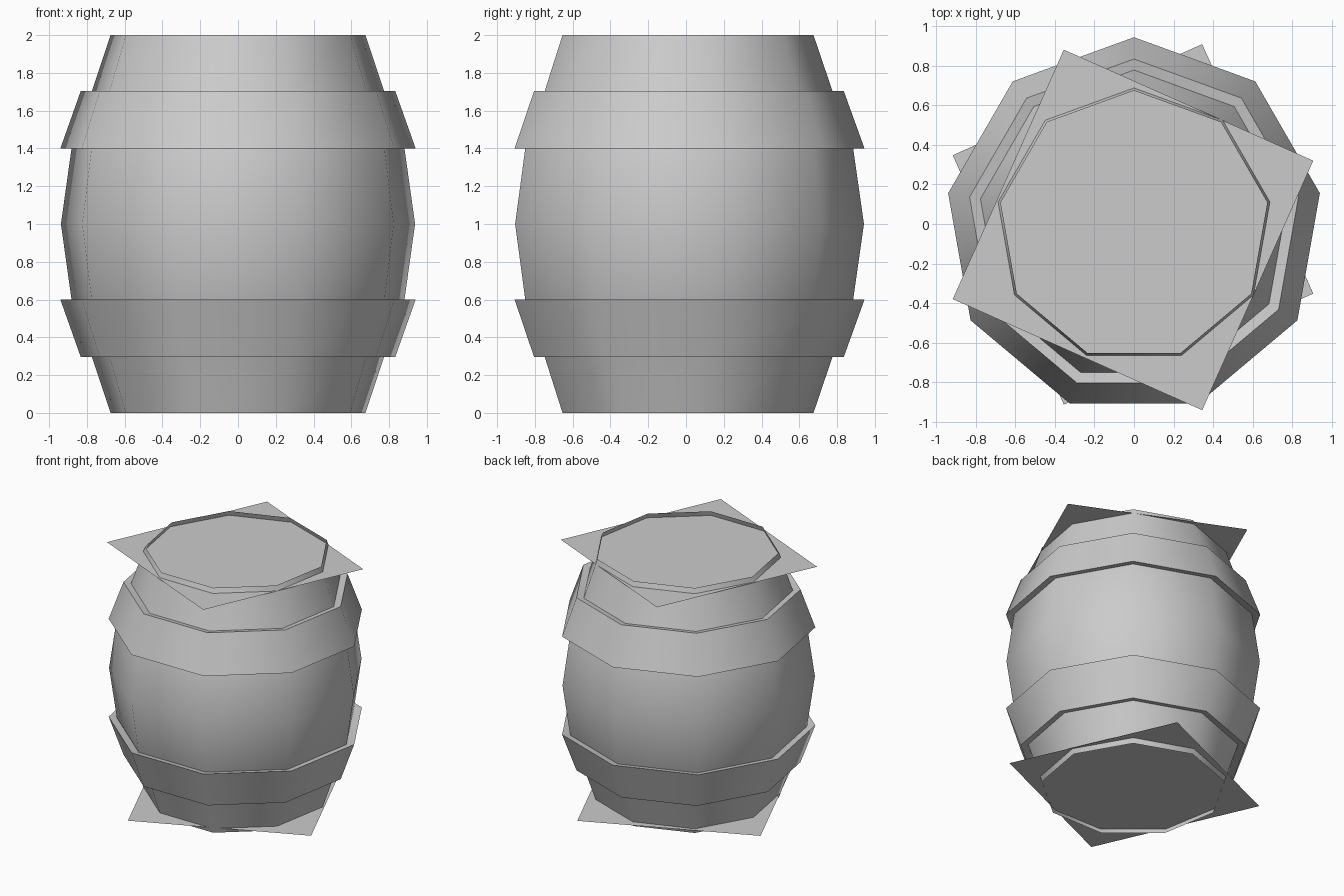
import bpy
import math

cube = bpy.data.objects.get("Cube")
if cube:
    bpy.data.objects.remove(cube, do_unlink=True)

SIDES = 9
CENTRE_Y = -0.01

grey = bpy.data.materials.new("plain grey")
grey.use_nodes = True
colour = (0.6, 0.6, 0.6, 1)
grey.diffuse_color = colour
grey.node_tree.nodes["Principled BSDF"].inputs["Base Color"].default_value = colour


def add_object(name, verts, faces):
    mesh = bpy.data.meshes.new(name)
    mesh.from_pydata(verts, [], faces)
    mesh.materials.append(grey)
    obj = bpy.data.objects.new(name, mesh)
    bpy.context.collection.objects.link(obj)
    return obj


def lathe(name, profile):
    """Turn a bottom-to-top (radius, height) profile, one corner facing the back."""
    verts = []
    for radius, z in profile:
        for i in range(SIDES):
            a = math.pi / 2 + math.tau * i / SIDES
            verts.append((radius * math.cos(a), CENTRE_Y + radius * math.sin(a), z))
    faces = []
    for ring in range(len(profile) - 1):
        low, high = ring * SIDES, (ring + 1) * SIDES
        for i in range(SIDES):
            j = (i + 1) % SIDES
            faces.append((low + i, low + j, high + j, high + i))
    obj = add_object(name, verts, faces)
    # Round around the sides, sharp at the lips
    bpy.ops.object.select_all(action="DESELECT")
    obj.select_set(True)
    bpy.context.view_layer.objects.active = obj
    bpy.ops.object.shade_smooth_by_angle(angle=math.radians(60))
    return obj


def square_lid(name, y, z, turn, up):
    """Flat square sheet closing one end of the barrel."""
    verts = []
    for i in range(4):
        a = math.radians(turn) + math.tau * i / 4
        verts.append((0.977 * math.cos(a) - 0.005, y + 0.977 * math.sin(a), z))
    order = (0, 1, 2, 3) if up else (3, 2, 1, 0)
    return add_object(name, verts, [order])


# Barrel wall, open at both ends
half = [(0.685, 0), (0.785, 0.295), (0.895, 0.6)]
lathe("barrel_wall", half + [(0.952, 1)] + [(r, 2 - z) for r, z in reversed(half)])

# Hoops with lips running back into the wall
lower = [(0.77, 0.31), (0.845, 0.295), (0.955, 0.6), (0.885, 0.585)]
lathe("lower_hoop", lower)
lathe("upper_hoop", [(r, 2 - z) for r, z in reversed(lower)])

# Lids set just inside the rims
square_lid("top_lid", -0.03, 1.96, -69, True)
square_lid("bottom_lid", -0.002, 0.04, 69, False)
